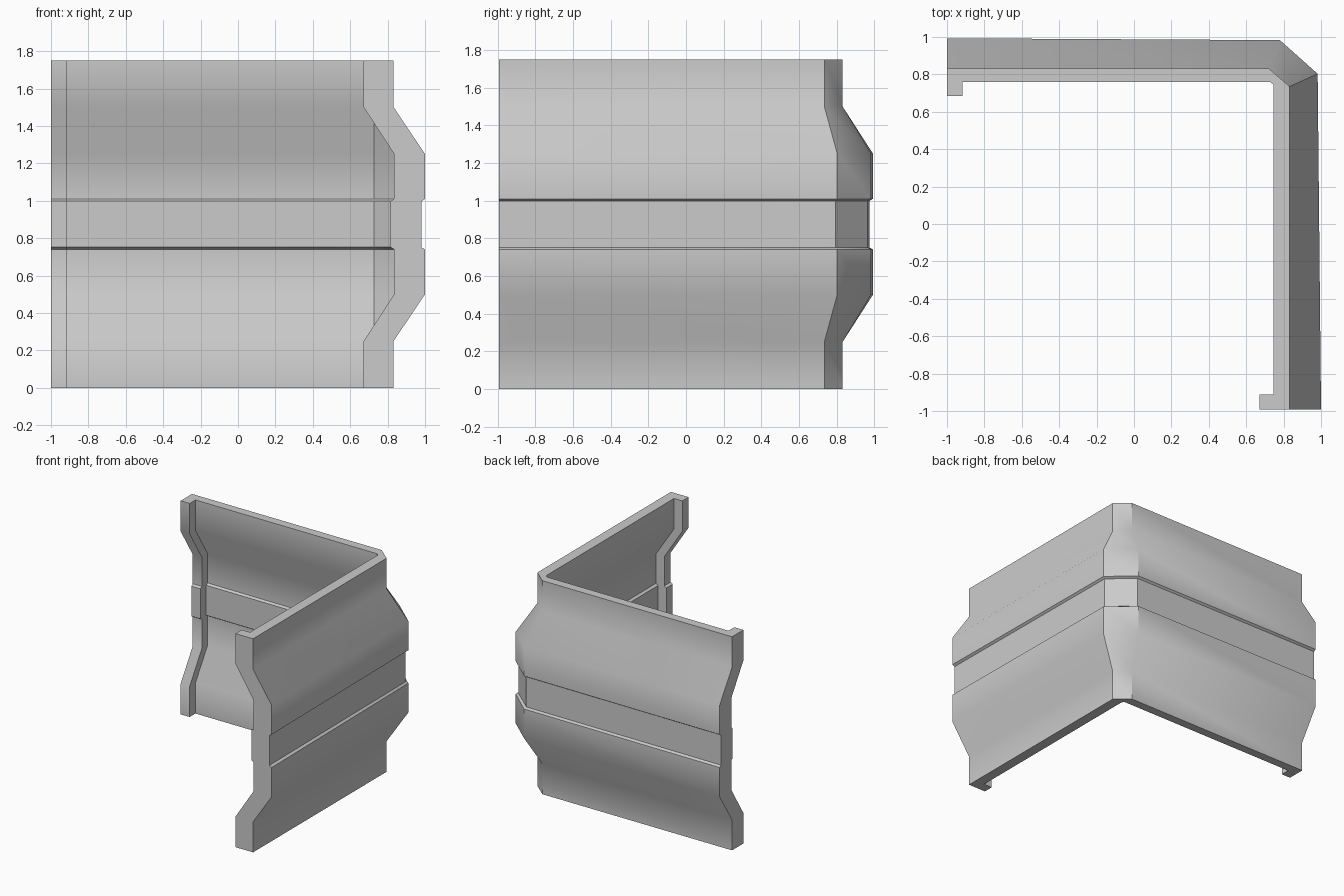
import bpy, bmesh
from mathutils import Vector

if "Cube" in bpy.data.objects:
    bpy.data.objects.remove(bpy.data.objects["Cube"])

# Plan outline of the corner wall: (recessed x, y) -> (fully bulged x, y)
OUTLINE = [
    # outer face with chamfered corner
    ((-1.0, .832), (-1.0, .993)),
    ((.72, .832), (.78, .983)),
    ((.832, .735), (.982, .803)),
    ((.832, -.993), (1.0, -.993)),
    # return lip on the right arm
    ((.672, -.993), (.835, -.993)),
    ((.672, -.912), (.835, -.912)),
    # inner face
    ((.747, -.912), (.912, -.912)),
    ((.747, .743), (.905, .743)),
    ((.728, .760), (.728, .910)),
    ((-.918, .760), (-.918, .918)),
    # return lip on the back arm
    ((-.918, .685), (-.918, .842)),
    ((-1.0, .685), (-1.0, .842)),
]

# Vertical profile: height, bulge amount (with a shallow groove mid-height)
PROFILE = [(0, 0), (.25, 0), (.5, 1), (.74, 1), (.752, .88),
           (.998, .88), (1.01, 1), (1.25, 1), (1.5, 0), (1.75, 0)]

# Loft the outline up the profile
bm = bmesh.new()
rings = []
for z, t in PROFILE:
    ring = []
    for a, b in OUTLINE:
        p = Vector(a).lerp(Vector(b), t)
        ring.append(bm.verts.new((p.x, p.y, z)))
    rings.append(ring)
n = len(OUTLINE)
for lo, hi in zip(rings, rings[1:]):
    for i in range(n):
        j = (i + 1) % n
        bm.faces.new((lo[i], lo[j], hi[j], hi[i]))
bm.faces.new(rings[0])
bm.faces.new(rings[-1])
bmesh.ops.recalc_face_normals(bm, faces=bm.faces)

mesh = bpy.data.meshes.new("corner_wall")
bm.to_mesh(mesh)
bm.free()
wall = bpy.data.objects.new("corner_wall", mesh)
bpy.context.collection.objects.link(wall)
bpy.context.view_layer.objects.active = wall
wall.select_set(True)
bpy.ops.object.shade_smooth_by_angle(angle=.66)
